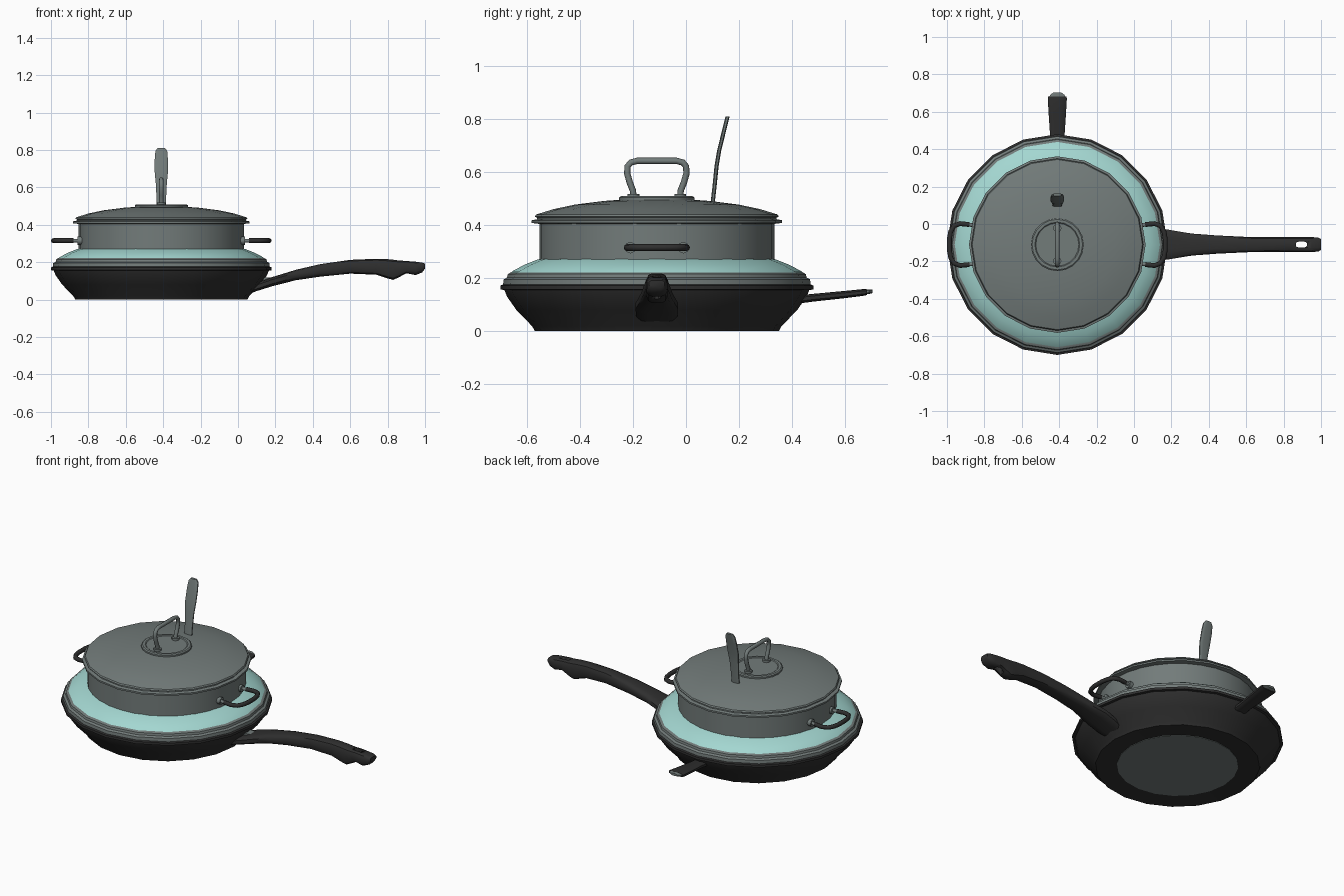
import bpy, bmesh
from math import sin, cos, pi
from mathutils import Vector

if "Cube" in bpy.data.objects:
    bpy.data.objects.remove(bpy.data.objects["Cube"])

CX, CY = -0.41, -0.11


def material(name, color):
    m = bpy.data.materials.new(name)
    m.diffuse_color = (*color, 1)
    m.use_nodes = True
    m.node_tree.nodes["Principled BSDF"].inputs["Base Color"].default_value = m.diffuse_color
    return m


DARK = material("black_coating", (0.028, 0.028, 0.028))
GREY = material("steel_grey", (0.17, 0.2, 0.195))
TEAL = material("teal_enamel", (0.37, 0.68, 0.64))


def finish(name, bm, mat, angle=35):
    bmesh.ops.recalc_face_normals(bm, faces=bm.faces)
    me = bpy.data.meshes.new(name)
    bm.to_mesh(me)
    bm.free()
    ob = bpy.data.objects.new(name, me)
    bpy.context.collection.objects.link(ob)
    me.materials.append(mat)
    bpy.ops.object.select_all(action='DESELECT')
    ob.select_set(True)
    bpy.context.view_layer.objects.active = ob
    bpy.ops.object.shade_smooth_by_angle(angle=angle * pi / 180)
    return ob


def skin(name, rings, mat, angle=35):
    """Join rings of points with quads and cap both ends."""
    bm = bmesh.new()
    vs = [[bm.verts.new(p) for p in r] for r in rings]
    n = len(vs[0])
    for a, b in zip(vs, vs[1:]):
        for i in range(n):
            j = (i + 1) % n
            bm.faces.new((a[i], a[j], b[j], b[i]))
    bm.faces.new(vs[0])
    bm.faces.new(vs[-1])
    return finish(name, bm, mat, angle)


def lathe(name, profile, mat, sides=20):
    rings = [[(CX + r * cos(2 * pi * i / sides), CY + r * sin(2 * pi * i / sides), z)
              for i in range(sides)] for r, z in profile]
    return skin(name, rings, mat)


def bar(name, sections, wide, mat, sides=12, power=0.6):
    """Rounded bar; sections are (centre, half width, half-thickness vector)."""
    def soft(v):
        return abs(v) ** power * (1 if v >= 0 else -1)
    wide = Vector(wide)
    rings = []
    for c, w, t in sections:
        angs = [2 * pi * (i + 0.5) / sides for i in range(sides)]
        rings.append([Vector(c) + wide * w * soft(cos(a)) + Vector(t) * soft(sin(a)) for a in angs])
    return skin(name, rings, mat, 40)


def tube(name, pts, normal, r, mat, sides=8):
    """Round tube along a planar path."""
    pts = [Vector(p) for p in pts]
    nrm = Vector(normal)
    rings = []
    for i, p in enumerate(pts):
        d = (pts[min(i + 1, len(pts) - 1)] - pts[max(i - 1, 0)]).normalized()
        side = d.cross(nrm)
        rings.append([p + (side * cos(2 * pi * k / sides) + nrm * sin(2 * pi * k / sides)) * r
                      for k in range(sides)])
    return skin(name, rings, mat, 50)


# Frying pan with raised base plate and rolled lip
lathe("pan_body", [(0.40, 0.004), (0.44, 0.0), (0.46, 0.0), (0.47, 0.018), (0.53, 0.08), (0.565, 0.13),
                   (0.575, 0.155), (0.59, 0.157), (0.59, 0.172), (0.575, 0.178), (0.50, 0.178)], DARK)
lathe("pan_base_plate", [(0.34, 0.001), (0.34, 0.01)], GREY)

# Teal tier with grey rim
lathe("tier_rim", [(0.50, 0.17), (0.58, 0.175), (0.578, 0.195), (0.565, 0.202),
                   (0.562, 0.215), (0.55, 0.222), (0.50, 0.222)], GREY)
lathe("teal_tier", [(0.52, 0.205), (0.56, 0.21), (0.545, 0.226), (0.50, 0.25), (0.45, 0.27),
                    (0.40, 0.28)], TEAL)

# Upper pot and its lid
lathe("pot_wall", [(0.443, 0.24), (0.443, 0.405), (0.40, 0.41)], GREY, 32)
lathe("lid", [(0.44, 0.404), (0.472, 0.408), (0.472, 0.418), (0.452, 0.422), (0.452, 0.428),
              (0.46, 0.432), (0.455, 0.44), (0.39, 0.46), (0.31, 0.477), (0.20, 0.491),
              (0.10, 0.498)], GREY)
lathe("lid_handle_plate", [(0.142, 0.49), (0.142, 0.504), (0.135, 0.509), (0.12, 0.509),
                           (0.115, 0.505)], GREY)

# Lid handle: arch along y
half = [(0.088, 0.5), (0.09, 0.53), (0.102, 0.56), (0.112, 0.595), (0.11, 0.622), (0.098, 0.636),
        (0.075, 0.642)]
arch = [(CX, CY - y, z) for y, z in half] + [(CX, CY + y, z) for y, z in reversed(half)]
tube("lid_handle", arch, (1, 0, 0), 0.012, GREY)
for s in (-1, 1):
    y = CY + s * 0.088
    tube("lid_handle_foot", [(CX, y, 0.5), (CX, y, 0.518)], (1, 0, 0), 0.022, GREY, 12)

# Side loop handles: grey stubs, dark grips
for s, tag in ((-1, "left"), (1, "right")):
    grip = [(0.47, 0.107), (0.52, 0.112), (0.552, 0.1), (0.57, 0.07), (0.577, 0.03)]
    path = [(CX + s * x, CY - y, 0.315) for x, y in grip]
    path += [(CX + s * x, CY + y, 0.315) for x, y in reversed(grip)]
    tube(tag + "_loop_grip", path, (0, 0, 1), 0.013, DARK)
    for t in (-1, 1):
        tube(tag + "_loop_stub", [(CX + s * 0.41, CY + t * 0.1, 0.315),
                                  (CX + s * 0.49, CY + t * 0.108, 0.315)], (0, 0, 1), 0.01, GREY)
        tube(tag + "_loop_bracket", [(CX + s * 0.41, CY + t * 0.1, 0.315),
                                     (CX + s * 0.447, CY + t * 0.1, 0.315)], (0, 0, 1), 0.022, GREY)

# Long pan handle: x, bottom, top, half width
stations = [(0.03, 0.02, 0.06, 0.06), (0.10, 0.045, 0.09, 0.08), (0.18, 0.07, 0.12, 0.082),
            (0.23, 0.083, 0.135, 0.073), (0.31, 0.103, 0.16, 0.06), (0.44, 0.122, 0.19, 0.05),
            (0.60, 0.138, 0.213, 0.042), (0.74, 0.132, 0.219, 0.04), (0.80, 0.112, 0.217, 0.041),
            (0.83, 0.104, 0.214, 0.041), (0.86, 0.118, 0.21, 0.041), (0.90, 0.14, 0.207, 0.041),
            (0.95, 0.13, 0.203, 0.041), (0.985, 0.145, 0.198, 0.038), (1.0, 0.165, 0.192, 0.03)]
handle = bar("pan_handle", [((x, CY, (a + b) / 2), w, (0, 0, (b - a) / 2)) for x, a, b, w in stations],
             (0, 1, 0), DARK)
tube("pan_handle_rivet", [(0.15, CY, 0.085), (0.15, CY, 0.118)], (0, 1, 0), 0.03, GREY, 12)

# Hanging slot
cutter = bar("slot_cutter", [((0.895, CY, z), 0.016, (0.03, 0, 0)) for z in (0.05, 0.3)],
             (0, 1, 0), DARK)
cutter.hide_render = True
cutter.hide_viewport = True
cut = handle.modifiers.new("slot", 'BOOLEAN')
cut.object = cutter
cut.operation = 'DIFFERENCE'
cut.solver = 'EXACT'

# Short helper handle at the back, with a grey tip
bar("helper_handle", [((CX, 0.36, 0.112), 0.045, (0, 0, 0.017)),
                      ((CX, 0.48, 0.126), 0.04, (0, 0, 0.015)),
                      ((CX, 0.60, 0.138), 0.048, (0, 0, 0.014)),
                      ((CX, 0.67, 0.146), 0.052, (0, 0, 0.013)),
                      ((CX, 0.683, 0.147), 0.05, (0, 0, 0.011))], (1, 0, 0), DARK)
bar("helper_handle_tip", [((CX, 0.66, 0.147), 0.046, (0, 0, 0.009)),
                          ((CX, 0.69, 0.149), 0.04, (0, 0, 0.009)),
                          ((CX, 0.703, 0.15), 0.022, (0, 0, 0.007))], (1, 0, 0), GREY)

# Upright utensil handle: y, z, half width
blade = [(0.098, 0.46, 0.026), (0.107, 0.54, 0.026), (0.115, 0.62, 0.03), (0.125, 0.68, 0.036),
         (0.142, 0.75, 0.036), (0.153, 0.795, 0.032), (0.157, 0.81, 0.02)]
bar("utensil_handle", [((CX, y, z), w, (0, 0.008, 0)) for y, z, w in blade], (1, 0, 0), GREY)
